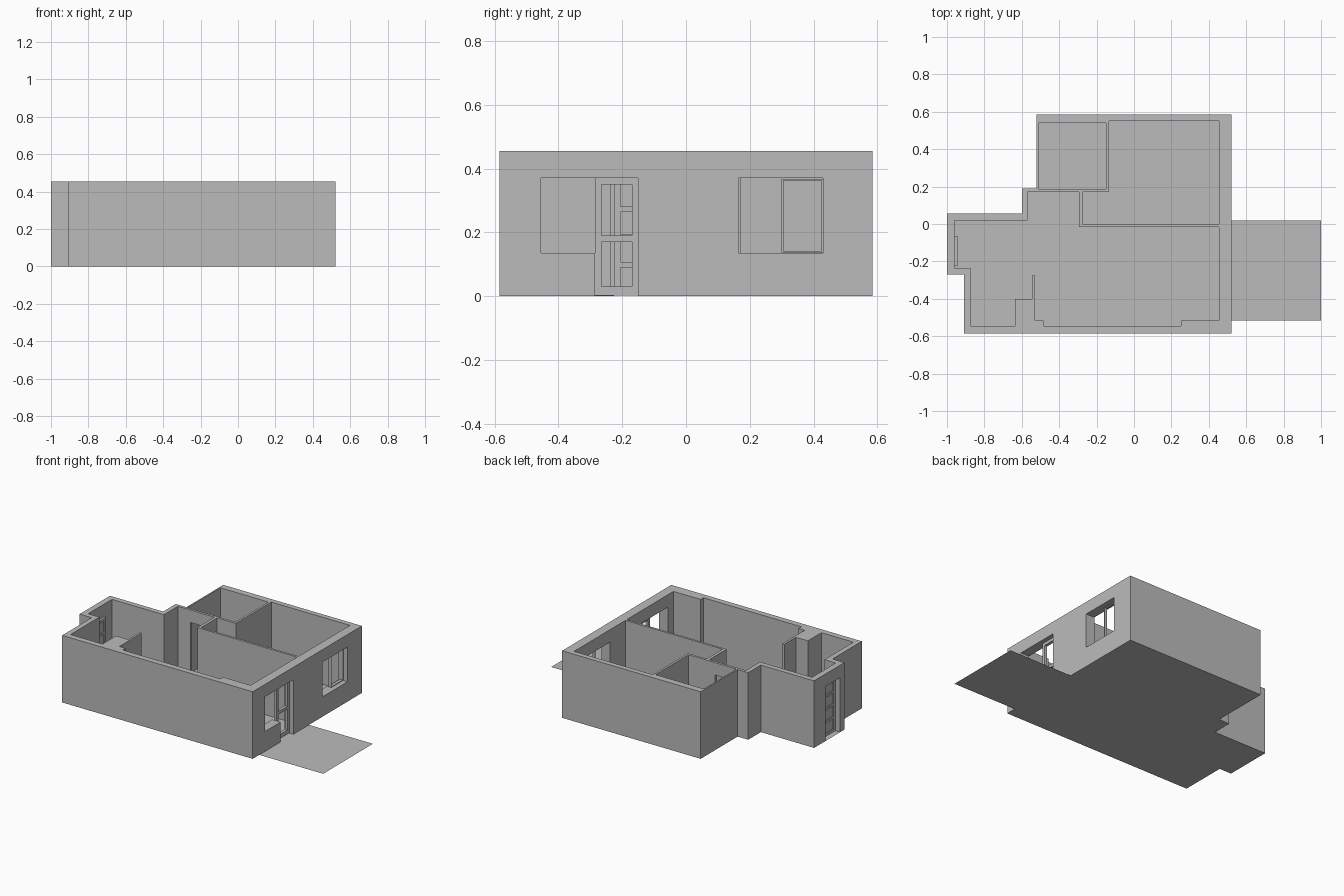
import bpy
import bmesh

cube = bpy.data.objects.get("Cube")
if cube:
    bpy.data.objects.remove(cube, do_unlink=True)

HEIGHT = 0.455
HEAD = 0.37   # top of every door and window opening
SILL = 0.135

grey = bpy.data.materials.new("plain grey")
grey.use_nodes = True
grey.diffuse_color = (0.5, 0.5, 0.5, 1)
grey.node_tree.nodes["Principled BSDF"].inputs["Base Color"].default_value = (0.5, 0.5, 0.5, 1)


def finish(name, bm):
    bmesh.ops.recalc_face_normals(bm, faces=bm.faces)
    mesh = bpy.data.meshes.new(name)
    bm.to_mesh(mesh)
    bm.free()
    mesh.materials.append(grey)
    obj = bpy.data.objects.new(name, mesh)
    bpy.context.collection.objects.link(obj)
    return obj


def prism(name, outline, z0, z1):
    """Upright prism over a plan outline; a flat sheet when z0 equals z1."""
    bm = bmesh.new()
    face = bm.faces.new([bm.verts.new((x, y, z0)) for x, y in outline])
    face.normal_update()
    if face.normal.z < 0:
        face.normal_flip()
    if z1 > z0:
        top = bmesh.ops.extrude_face_region(bm, geom=[face])["geom"]
        verts = [v for v in top if isinstance(v, bmesh.types.BMVert)]
        bmesh.ops.translate(bm, verts=verts, vec=(0, 0, z1 - z0))
    return finish(name, bm)


def box(name, x, y, z):
    return prism(name, [(x[0], y[0]), (x[1], y[0]), (x[1], y[1]), (x[0], y[1])], z[0], z[1])


def cut(target, cutter):
    """Subtract the cutter and throw it away."""
    mod = target.modifiers.new("cut", 'BOOLEAN')
    mod.operation = 'DIFFERENCE'
    mod.solver = 'EXACT'
    mod.object = cutter
    cutter.hide_render = True
    bpy.context.view_layer.objects.active = target
    bpy.ops.object.modifier_apply(modifier=mod.name)
    bpy.data.objects.remove(cutter, do_unlink=True)


# Outer block of the dwelling
outline = [(0.52, 0.585), (-0.52, 0.585), (-0.52, 0.19), (-0.60, 0.19),
           (-0.60, 0.055), (-1.0, 0.055), (-1.0, -0.27), (-0.91, -0.27),
           (-0.91, -0.585), (0.52, -0.585)]
walls = prism("walls", outline, 0, HEIGHT)

# Rooms hollowed out of it
bathroom = [(-0.51, 0.187), (-0.15, 0.187), (-0.15, 0.54), (-0.51, 0.54)]
bedroom = [(-0.135, 0.55), (0.455, 0.55), (0.455, 0.0), (-0.275, 0.0),
           (-0.275, 0.17), (-0.135, 0.17)]
living = [(-0.57, 0.17), (-0.295, 0.17), (-0.295, -0.015), (0.455, -0.015),
          (0.455, -0.515), (0.25, -0.515), (0.25, -0.545), (-0.485, -0.545),
          (-0.485, -0.515), (-0.53, -0.515), (-0.53, -0.275), (-0.545, -0.275),
          (-0.545, -0.4), (-0.635, -0.4), (-0.635, -0.545), (-0.875, -0.545),
          (-0.875, -0.235), (-0.96, -0.235), (-0.96, 0.02), (-0.57, 0.02)]
for room in (bathroom, bedroom, living):
    cut(walls, prism("room_cutter", room, -0.1, HEIGHT + 0.1))

# Door and window openings: x, y and z ranges
openings = [
    ((0.44, 0.6), (0.165, 0.43), (SILL, HEAD)),         # bedroom window
    ((0.44, 0.6), (-0.455, -0.2), (SILL, HEAD)),        # living room window
    ((0.44, 0.6), (-0.285, -0.15), (-0.1, HEAD)),       # terrace door
    ((-1.1, -0.95), (-0.225, -0.065), (-0.1, HEAD)),    # entrance
    ((-0.477, -0.35), (0.16, 0.2), (-0.1, HEAD)),       # bathroom door
    ((-0.31, -0.26), (0.02, 0.15), (-0.1, HEAD)),       # bedroom door
]
for x, y, z in openings:
    cut(walls, box("opening_cutter", x, y, z))

# Floor sheet and terrace sheet
prism("floor", outline, 0, 0)
box("terrace", (0.52, 1.0), (-0.515, 0.018), (0, 0))

# Terrace door leaf with two open panes
terrace_door = box("terrace_door", (0.47, 0.49), (-0.285, -0.15), (0.002, HEAD))
for z in ((0.03, 0.17), (0.19, 0.35)):
    cut(terrace_door, box("pane_cutter", (0.4, 0.6), (-0.265, -0.17), z))

# Slim sash on one side of the bedroom window
sash = box("window_sash", (0.47, 0.49), (0.30, 0.43), (SILL + 0.002, HEAD - 0.002))
cut(sash, box("pane_cutter", (0.4, 0.6), (0.305, 0.425), (SILL + 0.007, HEAD - 0.007)))

# Entrance door with four recessed panels on each face
entrance_door = box("entrance_door", (-0.965, -0.945), (-0.225, -0.065), (0.002, HEAD))
for i in range(4):
    z = 0.02 + i * 0.087
    for x in ((-1.0, -0.96), (-0.95, -0.9)):
        cut(entrance_door, box("panel_cutter", x, (-0.205, -0.085), (z, z + 0.07)))
